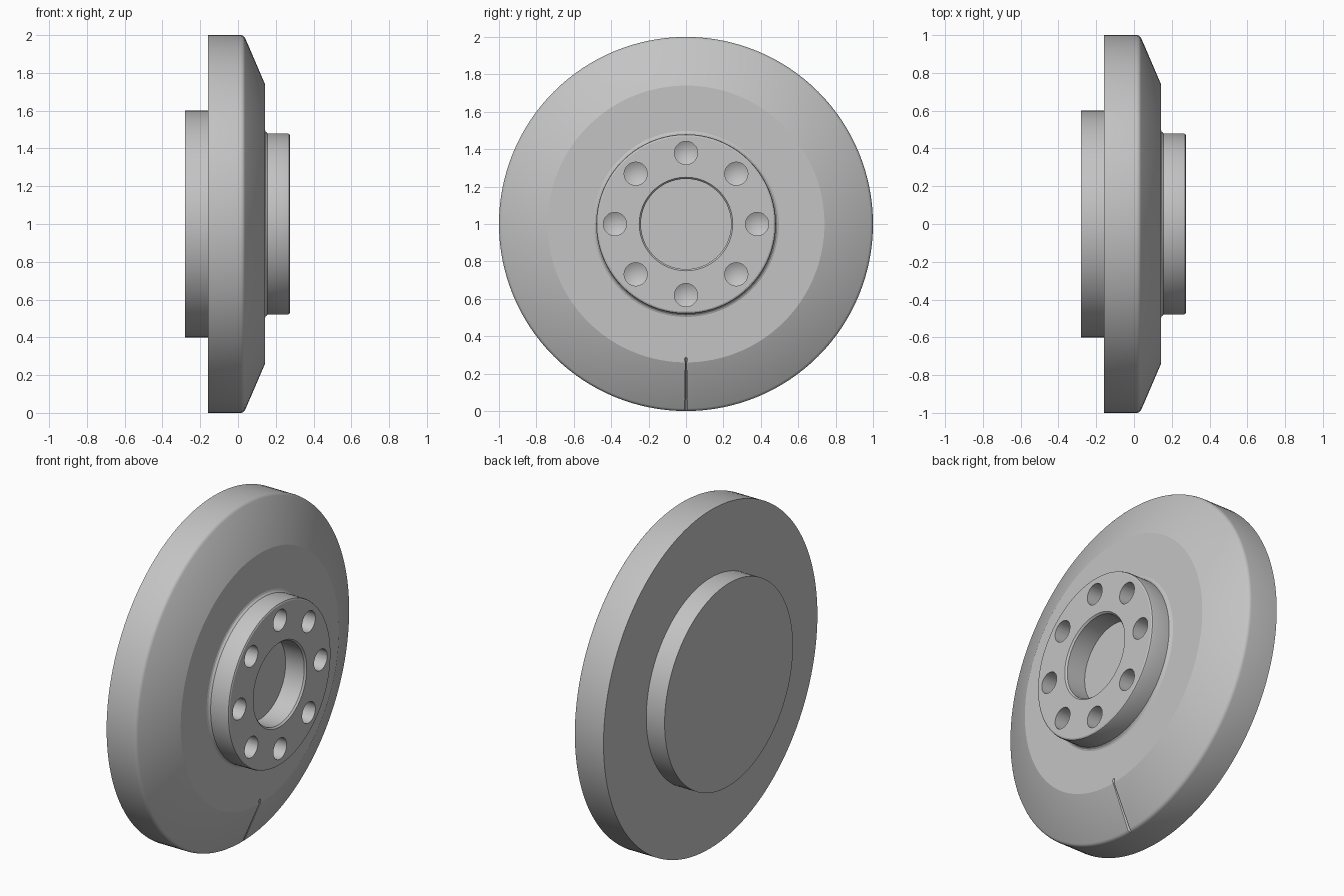
import bpy, bmesh, math
from mathutils import Matrix, Vector

cube = bpy.data.objects.get("Cube")
if cube:
    bpy.data.objects.remove(cube, do_unlink=True)

steel = bpy.data.materials.new("grey steel")
steel.use_nodes = True
GREY = (0.55, 0.55, 0.55, 1)
steel.diffuse_color = GREY
steel.node_tree.nodes["Principled BSDF"].inputs["Base Color"].default_value = GREY


def lathe(bm, profile, steps, y=0.0, z=1.0):
    """Revolve (x, radius) points around an x-parallel axis through (y, z)."""
    verts = [bm.verts.new((x, y, z + r)) for x, r in profile]
    edges = [bm.edges.new(pair) for pair in zip(verts, verts[1:])]
    bmesh.ops.spin(bm, geom=verts + edges, cent=(0, y, z), axis=(1, 0, 0),
                   angle=2 * math.pi, steps=steps)
    bmesh.ops.remove_doubles(bm, verts=bm.verts[:], dist=0.0002)


def finish(bm, name):
    bmesh.ops.recalc_face_normals(bm, faces=bm.faces[:])
    mesh = bpy.data.meshes.new(name)
    bm.to_mesh(mesh)
    bm.free()
    mesh.materials.append(steel)
    obj = bpy.data.objects.new(name, mesh)
    bpy.context.collection.objects.link(obj)
    return obj


# Flanged hub: rear boss, bevelled disc, front collar and blind bore
BACK, DISC, FLAT, FACE = -0.28, -0.16, 0.143, 0.275
body = bmesh.new()
lathe(body, [
    (BACK, 0), (BACK, 0.6), (DISC, 0.6), (DISC, 1.0),
    (0.015, 1.0), (0.024, 0.998), (0.031, 0.9935), (0.037, 0.9865),
    (FLAT, 0.74), (FLAT, 0.497), (0.147, 0.488), (0.157, 0.48),
    (0.262, 0.48), (0.271, 0.477), (FACE, 0.469),
    (FACE, 0.25), (0.265, 0.241), (FLAT, 0.241), (FLAT, 0),
], 128)
hub = finish(body, "flanged_hub")

# Bolt holes with conical bottoms, in a ring on the collar
cut = bmesh.new()
for i in range(8):
    a = i * math.pi / 4
    lathe(cut, [(FACE + 0.05, 0), (FACE + 0.05, 0.062), (0.165, 0.062), (0.13, 0)],
          32, 0.38 * math.sin(a), 1 + 0.38 * math.cos(a))

# Thin scribed groove down the bevel at the bottom
top, low = Vector((FLAT, 0, 0.275)), Vector((0.033, 0, 0.008))
turn = (low - top).to_track_quat('Z', 'Y').to_matrix().to_4x4()
bmesh.ops.create_cone(cut, cap_ends=True, segments=4, radius1=0.009, radius2=0.009,
                      depth=(low - top).length + 0.02,
                      matrix=Matrix.Translation((top + low) / 2) @ turn)
cutter = finish(cut, "hole_cutter")
cutter.hide_render = True

# Cut the holes and the groove
boolean = hub.modifiers.new("holes", 'BOOLEAN')
boolean.operation = 'DIFFERENCE'
boolean.solver = 'EXACT'
boolean.object = cutter
bpy.ops.object.select_all(action='DESELECT')
bpy.context.view_layer.objects.active = hub
hub.select_set(True)
bpy.ops.object.modifier_apply(modifier=boolean.name)
bpy.data.objects.remove(cutter, do_unlink=True)
bpy.ops.object.shade_smooth_by_angle(angle=math.radians(22))
